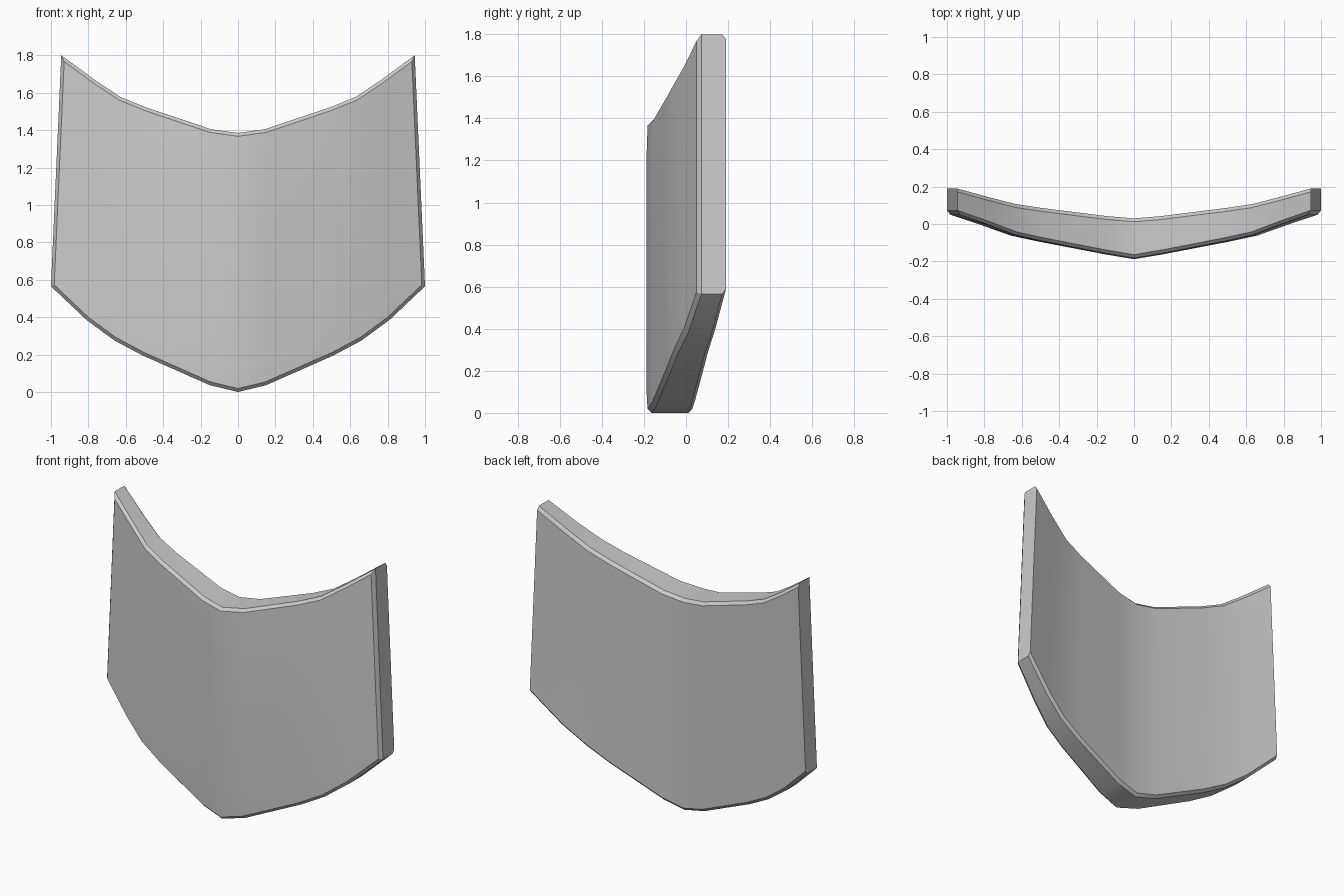
import bpy, bmesh

if "Cube" in bpy.data.objects:
    bpy.data.objects.remove(bpy.data.objects["Cube"])

# Half profile stations: x, front y, back y, bottom z, top z
half = [
    (0.00, -0.188, 0.030, 0.000, 1.385),
    (0.15, -0.163, 0.042, 0.036, 1.405),
    (0.51, -0.094, 0.085, 0.195, 1.520),
    (0.66, -0.062, 0.106, 0.275, 1.578),
    (0.81, -0.008, 0.142, 0.385, 1.672),
    (1.00, 0.055, 0.190, 0.565, 1.800),
]
stations = [(-x, f, b, lo, hi) for x, f, b, lo, hi in half[:0:-1]] + half
rows = [0.0, 0.08, 0.87, 1.0]


def point(bm, st, t, front):
    x, f, b, lo, hi = st
    z = lo + (hi - lo) * t
    # sides lean inwards towards the top
    taper = 1 - 0.055 * max(0, (z - 0.565) / 1.235)
    y = f if front else b
    if front and t in (0.0, 1.0):
        y += 0.006 * (1 - abs(x))
    return bm.verts.new((x * taper, y, z))


# Curved shield plate: front and back grids joined around the rim
bm = bmesh.new()
front = [[point(bm, s, t, True) for t in rows] for s in stations]
back = [[point(bm, s, t, False) for t in rows] for s in stations]
n, m = len(stations), len(rows)
for i in range(n - 1):
    for j in range(m - 1):
        for g in (front, back):
            bm.faces.new((g[i][j], g[i + 1][j], g[i + 1][j + 1], g[i][j + 1]))
    for j in (0, m - 1):
        bm.faces.new((front[i][j], back[i][j], back[i + 1][j], front[i + 1][j]))
for j in range(m - 1):
    for i in (0, n - 1):
        bm.faces.new((front[i][j], front[i][j + 1], back[i][j + 1], back[i][j]))
bmesh.ops.recalc_face_normals(bm, faces=bm.faces)

# Chamfer along the rim, leaving the rear side edges sharp
rim = []
for g in (front, back):
    for i in range(n - 1):
        rim += [bm.edges.get((g[i][j], g[i + 1][j])) for j in (0, m - 1)]
for j in range(m - 1):
    rim += [bm.edges.get((front[i][j], front[i][j + 1])) for i in (0, n - 1)]
bmesh.ops.bevel(bm, geom=rim, offset=0.018, offset_type='OFFSET',
                segments=1, profile=0.5, affect='EDGES', clamp_overlap=True)

mesh = bpy.data.meshes.new("curved_plate")
bm.to_mesh(mesh)
bm.free()
plate = bpy.data.objects.new("curved_plate", mesh)
bpy.context.collection.objects.link(plate)

# Stand on the ground
low = min(v.co.z for v in mesh.vertices)
for v in mesh.vertices:
    v.co.z -= low

# Smooth the broad curve but keep the rim crisp
bpy.context.view_layer.objects.active = plate
plate.select_set(True)
bpy.ops.object.shade_smooth_by_angle(angle=0.52)
